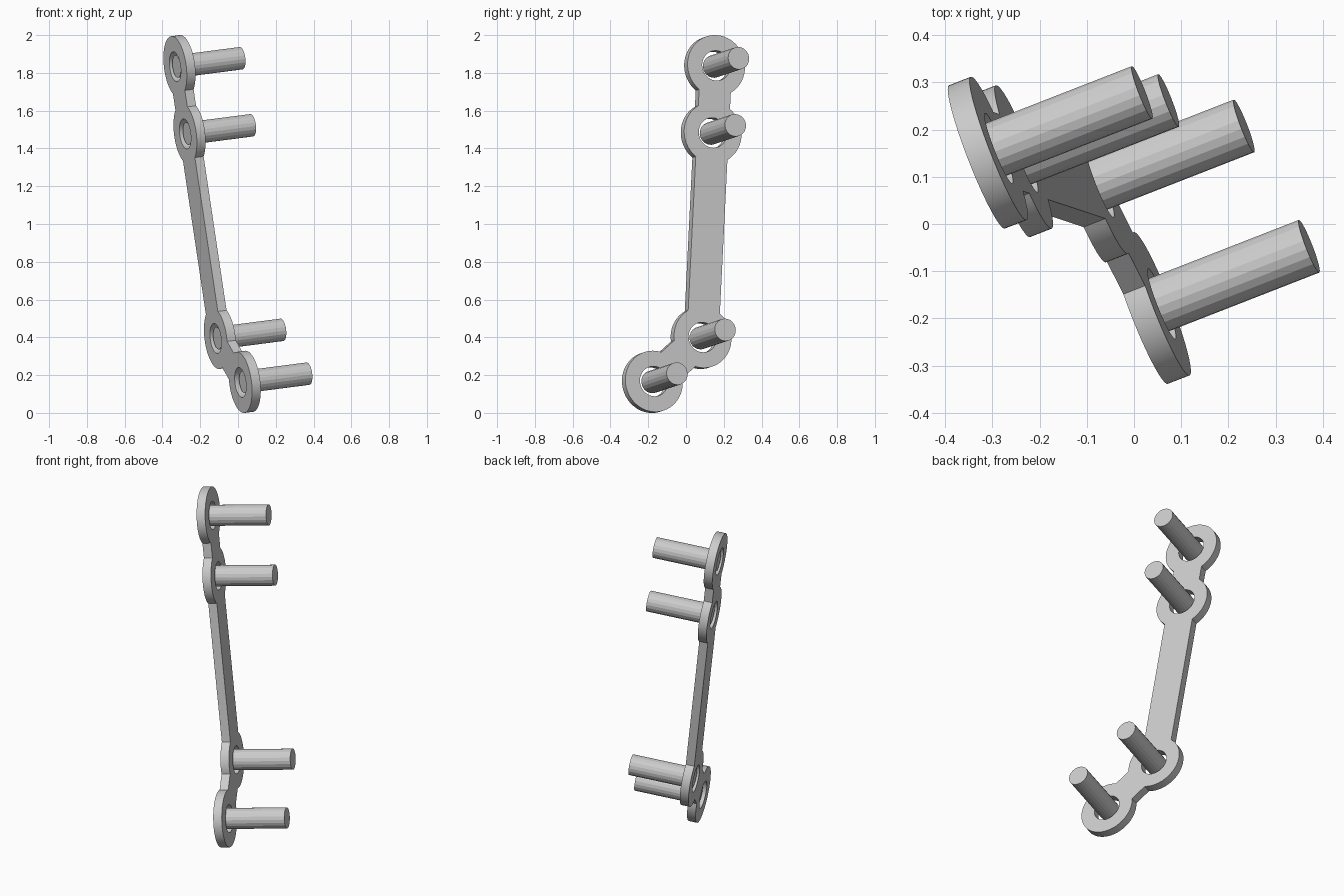
import bpy
import bmesh
from math import asin, atan2, cos, pi, radians, sin
from mathutils import Matrix, Vector

cube = bpy.data.objects.get("Cube")
if cube:
    bpy.data.objects.remove(cube)

RING_R, HOLE_R, NECK_HALF, THICKNESS = 0.163, 0.08, 0.09, 0.05
PIN_R, PIN_LENGTH, PIN_START = 0.06, 0.37, -0.013

# Ring centres, top to bottom, and the direction the pins point
centres = [Vector(c) for c in ((-0.313, 0.15, 1.835), (-0.257, 0.133, 1.48),
                               (-0.097, 0.079, 0.397), (0.041, -0.176, 0.165))]
normal = Vector((0.925, 0.361, 0.12)).normalized()

# Frame of the plate: local z along the pins, local y up the plate
up = centres[0] - centres[-1]
up = (up - normal * up.dot(normal)).normalized()
side = up.cross(normal)
origin = sum(centres, Vector()) / len(centres)
frame = Matrix.Translation(origin) @ Matrix((side, up, normal)).transposed().to_4x4()
nodes = [(frame.inverted() @ c).to_2d() for c in centres]


def arc(centre, radius, start, sweep, steps):
    return [(centre.x + radius * cos(start + sweep * i / steps),
             centre.y + radius * sin(start + sweep * i / steps)) for i in range(steps + 1)]


def heading(a, b):
    return atan2(b.y - a.y, b.x - a.x)


def plate_outline():
    """Walk down one side of the chain of rings and back up the other."""
    last = len(nodes) - 1
    walk = list(range(last + 1)) + list(range(last - 1, 0, -1))
    gap = asin(NECK_HALF / RING_R)
    points = []
    for k, i in enumerate(walk):
        before, after = walk[k - 1], walk[(k + 1) % len(walk)]
        start = heading(nodes[i], nodes[before]) + gap
        sweep = (heading(nodes[i], nodes[after]) - gap - start) % (2 * pi)
        points += arc(nodes[i], RING_R, start, sweep, max(4, round(sweep * 10)))
    return points


def add_loop(curve, points):
    spline = curve.splines.new("POLY")
    spline.points.add(len(points) - 1)
    for p, (x, y) in zip(spline.points, points):
        p.co = (x, y, 0, 1)
    spline.use_cyclic_u = True


# Plate: filled outline with one hole per ring
curve = bpy.data.curves.new("plate", "CURVE")
curve.dimensions = "2D"
curve.fill_mode = "BOTH"
curve.extrude = THICKNESS / 2
add_loop(curve, plate_outline())
for node in nodes:
    add_loop(curve, arc(node, HOLE_R, 0, 2 * pi, 48)[:-1])
plate = bpy.data.objects.new("plate", curve)
bpy.context.collection.objects.link(plate)
plate.matrix_world = frame
bpy.ops.object.select_all(action="DESELECT")
plate.select_set(True)
bpy.context.view_layer.objects.active = plate
bpy.ops.object.convert(target="MESH")
plate = bpy.context.view_layer.objects.active

bm = bmesh.new()
bm.from_mesh(plate.data)
bmesh.ops.remove_doubles(bm, verts=bm.verts, dist=0.0001)
bmesh.ops.recalc_face_normals(bm, faces=bm.faces)
bm.to_mesh(plate.data)
bm.free()
bpy.ops.object.shade_smooth_by_angle(angle=radians(20))

# Pins: one faceted rod through each hole
for i, centre in enumerate(centres):
    bpy.ops.mesh.primitive_cylinder_add(vertices=20, radius=PIN_R, depth=PIN_LENGTH)
    pin = bpy.context.object
    pin.name = f"pin_{i + 1}"
    middle = centre + normal * (PIN_START + PIN_LENGTH / 2)
    pin.matrix_world = Matrix.Translation(middle) @ frame.to_3x3().to_4x4()
